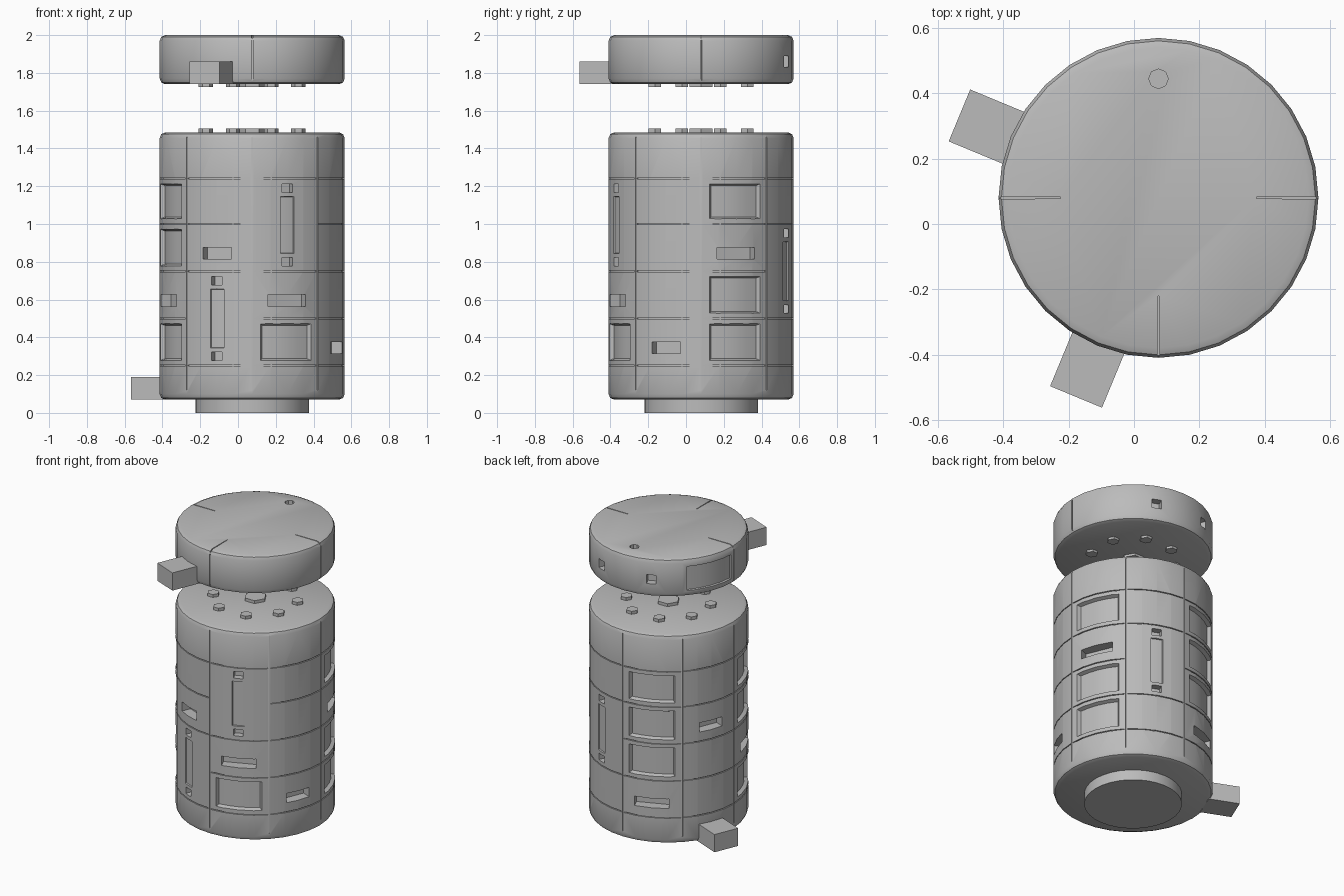
import bpy, bmesh, math
from mathutils import Matrix

if "Cube" in bpy.data.objects:
    bpy.data.objects.remove(bpy.data.objects["Cube"])

CX, CY, R, SIDES = 0.075, 0.08, 0.49, 32
SECTOR = 45

grey = bpy.data.materials.new("plain grey")
grey.use_nodes = True
grey.diffuse_color = (0.5, 0.5, 0.5, 1)
grey.node_tree.nodes["Principled BSDF"].inputs["Base Color"].default_value = (0.5, 0.5, 0.5, 1)


def finish(bm, name):
    bmesh.ops.recalc_face_normals(bm, faces=bm.faces)
    mesh = bpy.data.meshes.new(name)
    bm.to_mesh(mesh)
    bm.free()
    mesh.materials.append(grey)
    ob = bpy.data.objects.new(name, mesh)
    ob.location = (CX, CY, 0)
    bpy.context.collection.objects.link(ob)
    return ob


def lathe(bm, profile, sides=SIDES, x=0, y=0):
    """Stack of rings, closed at both ends."""
    rings = []
    for r, z in profile:
        rings.append([bm.verts.new((x + r * math.cos(math.tau * i / sides),
                                    y + r * math.sin(math.tau * i / sides), z)) for i in range(sides)])
    for a, b in zip(rings, rings[1:]):
        for i in range(sides):
            j = (i + 1) % sides
            bm.faces.new((a[i], a[j], b[j], b[i]))
    bm.faces.new(rings[0][::-1])
    bm.faces.new(rings[-1])


def drum(name, low, high, edge=0.03):
    bm = bmesh.new()
    s = edge * 0.3
    lathe(bm, [(R - edge, low), (R - s, low + s), (R, low + edge),
               (R, high - edge), (R - s, high - s), (R - edge, high)])
    return finish(bm, name)


def wedge(bm, a0, a1, r0, z0, z1, r1=0.53, steps=4, draft=0.0):
    """Curved block between two angles; draft narrows its inner face."""
    cols = []
    for i in range(steps + 1):
        t = i / steps
        ring = []
        for r, d in ((r0, draft), (r1, -draft)):
            turn = math.degrees(d / R)
            a = math.radians((a0 + turn) * (1 - t) + (a1 - turn) * t)
            for z in (z0 + d, z1 - d):
                ring.append(bm.verts.new((r * math.cos(a), r * math.sin(a), z)))
        cols.append(ring)
    loop = (0, 1, 3, 2)
    for a, b in zip(cols, cols[1:]):
        for i, k in enumerate(loop):
            n = loop[(i + 1) % 4]
            bm.faces.new((a[k], a[n], b[n], b[k]))
    for end in (cols[0], cols[-1]):
        bm.faces.new([end[k] for k in loop])


def block(bm, angle, dist, size, z):
    """Straight box set out from the axis at an angle."""
    m = Matrix.Rotation(math.radians(angle), 4, 'Z') @ Matrix.Translation((dist, 0, z)) \
        @ Matrix.Diagonal((*size, 1))
    bmesh.ops.create_cube(bm, size=1, matrix=m)


def carve(ob, bm, name):
    cutter = finish(bm, name)
    cutter.hide_render = True
    cutter.hide_viewport = True
    cutter.display_type = 'WIRE'
    mod = ob.modifiers.new("cut", 'BOOLEAN')
    mod.operation, mod.solver, mod.object = 'DIFFERENCE', 'EXACT', cutter
    bpy.context.view_layer.objects.active = ob
    bpy.ops.object.modifier_apply(modifier=mod.name)
    bpy.data.objects.remove(cutter)


def pegs(name, low, high):
    """Ring of eight hexagonal pegs around a larger middle one."""
    bm = bmesh.new()
    lathe(bm, [(0.07, low), (0.07, high)], 6)
    for i in range(8):
        a = math.radians(SECTOR * (i + 0.5))
        lathe(bm, [(0.038, low), (0.038, high)], 6, 0.265 * math.cos(a), 0.265 * math.sin(a))
    return finish(bm, name)


# Body: windows, slots and tall grip panels by sector
body = drum("body", 0.07, 1.485)
ROWS = [0.25, 0.5, 0.75, 1.0, 1.24]
windows = {0: (0, 1, 3), 2: (1, 2, 3), 4: (0, 2, 3), 6: (0,)}
slots = {0: 2, 2: 0, 3: 2, 4: 1, 5: 2, 6: 1, 7: 0}
grips = {1: 1, 5: 0, 6: 2}
bm = bmesh.new()
for s in range(8):
    a = s * SECTOR
    mid = a + SECTOR / 2
    wedge(bm, a - 0.3, a + 0.3, 0.483, 0.12, 1.46, steps=1)
    for i, z in enumerate(ROWS):
        if s not in grips or i != grips[s] + 1:
            wedge(bm, a + 1, a + 44, 0.482, z - 0.003, z + 0.003)
    for row in windows.get(s, ()):
        wedge(bm, a + 5, a + 40, 0.465, ROWS[row] + 0.025, ROWS[row + 1] - 0.025, draft=0.012)
    if s in slots:
        wide = 0.215 if s in windows else 0.165
        block(bm, mid, 0.475, (0.11, wide, 0.063), ROWS[slots[s]] + 0.095)
    if s in grips:
        low, high = ROWS[grips[s]] + 0.05, ROWS[grips[s] + 2] - 0.05
        for z in (low, high):
            block(bm, mid, 0.485, (0.08, 0.06, 0.045), z)
        wedge(bm, mid - 5, mid + 5, 0.48, low + 0.04, high - 0.04, draft=0.006)
carve(body, bm, "body_cutter")

# Lid: split lines, rear vents and one shallow side panel
lid = drum("lid", 1.74, 2.0)
bm = bmesh.new()
for a in (0, 180, 270):
    wedge(bm, a - 0.4, a + 0.4, 0.30, 1.985, 2.05, steps=1)
    wedge(bm, a - 0.4, a + 0.4, 0.48, 1.76, 1.975, steps=1)
for a in (67.5, 112.5):
    block(bm, a, 0.48, (0.08, 0.06, 0.06), 1.86)
wedge(bm, 138, 177, 0.478, 1.78, 1.95, draft=0.006)
lathe(bm, [(0.03, 1.95), (0.03, 2.05)], 8, 0, 0.365)
carve(lid, bm, "lid_cutter")

# Foot, peg rings and the two projecting lugs
bm = bmesh.new()
lathe(bm, [(0.3, 0), (0.3, 0.08)])
foot = finish(bm, "foot")
body_pegs = pegs("body_pegs", 1.47, 1.505)
lid_pegs = pegs("lid_pegs", 1.725, 1.75)
lugs = []
for name, angle, z in (("body_lug", 157.5, 0.13), ("lid_lug", 247.5, 1.80)):
    bm = bmesh.new()
    block(bm, angle, 0.56, (0.2, 0.172, 0.12), z)
    lugs.append(finish(bm, name))

# Smooth curved walls, crisp corners
bpy.ops.object.select_all(action='DESELECT')
for ob in (body, lid, foot):
    ob.select_set(True)
bpy.context.view_layer.objects.active = body
bpy.ops.object.shade_smooth_by_angle(angle=math.radians(25))
